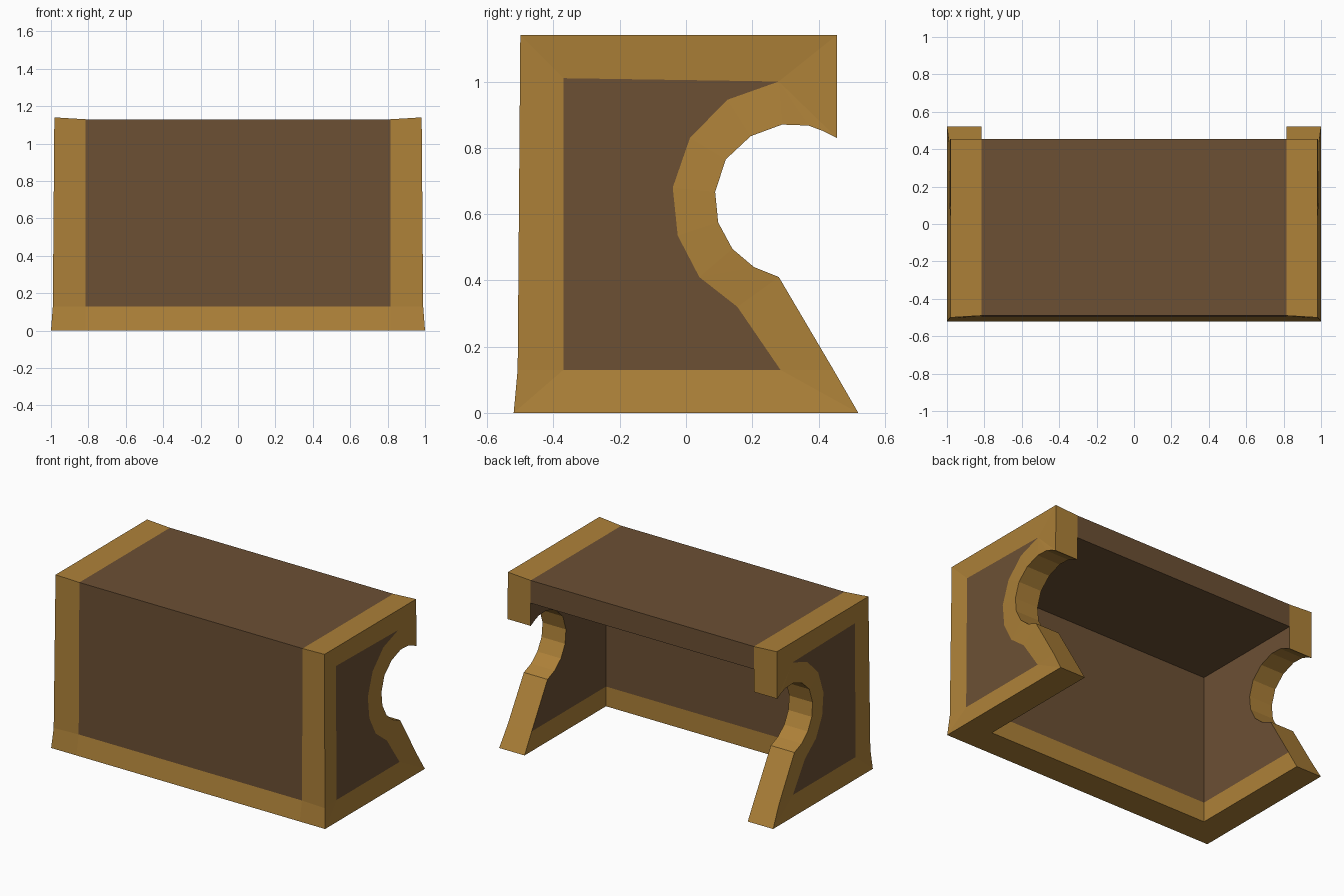
import bpy, bmesh

if "Cube" in bpy.data.objects:
    bpy.data.objects.remove(bpy.data.objects["Cube"])


def material(name, rgb):
    m = bpy.data.materials.new(name)
    m.diffuse_color = (*rgb, 1)
    m.use_nodes = True
    m.node_tree.nodes["Principled BSDF"].inputs["Base Color"].default_value = m.diffuse_color
    return m


GOLD, BROWN = 0, 1
MATS = [material("gold_trim", (0.42, 0.22, 0.04)),
        material("brown_panel", (0.15, 0.08, 0.034))]

INNER_X = 0.815       # inner side of the end walls
BASE = 0.13           # height of the bottom trim
FRONT_IN, TOP_IN = -0.33, 0.98

# End wall outline (y, z): front edge, top, back arch, flared foot
OUTLINE = [(-.52, 0), (-.508, BASE), (-.50, 1.14), (.455, 1.14), (.455, .83),
           (.415, .85), (.37, .867), (.29, .87), (.195, .835), (.12, .765),
           (.088, .667), (.097, .575), (.14, .495), (.205, .44), (.28, .41),
           (.445, BASE), (.52, 0)]
# Inset dark panel on the outside of the end wall
PANEL = [(-.37, BASE), (-.37, 1.01), (.28, 1.0), (.125, .945), (.012, .83),
         (-.04, .68), (-.025, .535), (.04, .41), (.155, .32), (.285, BASE)]
# Panel corner that each outline point is joined to
LINK = [0, 0, 1, 2, 2, 2, 2, 2, 3, 4, 5, 6, 7, 7, 8, 9, 9]
# The front and top dip slightly between the end walls
FRONT_TOP = [(-.52, 0), (-.497, BASE), (-.49, 1.13), (.455, 1.13)]


def outer_x(z):
    if z < BASE:
        return 1.0 - 0.01 * z / BASE
    return 0.99 - 0.008 * (z - BASE)


def finish(bm, name):
    bmesh.ops.recalc_face_normals(bm, faces=bm.faces[:])
    me = bpy.data.meshes.new(name)
    bm.to_mesh(me)
    bm.free()
    for m in MATS:
        me.materials.append(m)
    ob = bpy.data.objects.new(name, me)
    bpy.context.collection.objects.link(ob)


def face(bm, verts, mat):
    unique = list(dict.fromkeys(verts))
    bm.faces.new(unique).material_index = mat


def end_wall(name, side):
    bm = bmesh.new()
    inner_outline = FRONT_TOP + OUTLINE[4:]
    outer = [bm.verts.new((side * outer_x(z), y, z)) for y, z in OUTLINE]
    panel = [bm.verts.new((side * (outer_x(z) - .01), y, z)) for y, z in PANEL]
    inner = [bm.verts.new((side * INNER_X, y, z)) for y, z in inner_outline]
    n = len(outer)
    for i in range(n):
        j = (i + 1) % n
        # gold frame round the panel, and gold rim
        face(bm, [outer[i], outer[j], panel[LINK[j]], panel[LINK[i]]], GOLD)
        if i != 3:
            face(bm, [outer[i], outer[j], inner[j], inner[i]], GOLD)
    face(bm, panel, BROWN)
    # inside surface, starting behind the front board and under the top board
    a, b, c, d = [bm.verts.new((side * INNER_X, y, z)) for y, z in
                  [(FRONT_IN, 0), (FRONT_IN, BASE), (FRONT_IN, TOP_IN), (.455, TOP_IN)]]
    face(bm, [outer[3], outer[4], inner[4], d, inner[3]], GOLD)
    face(bm, [b, c, d] + inner[4:16], BROWN)
    face(bm, [a, b, inner[15], inner[16]], GOLD)
    finish(bm, name)


def front_and_top():
    bm = bmesh.new()
    profile = FRONT_TOP + [(.455, TOP_IN), (FRONT_IN, TOP_IN),
                           (FRONT_IN, BASE), (FRONT_IN, 0)]
    left, right = [[bm.verts.new((x, y, z)) for y, z in profile]
                   for x in (-INNER_X, INNER_X)]
    n = len(profile)
    for i in range(n):
        j = (i + 1) % n
        low = max(profile[i][1], profile[j][1]) <= BASE
        face(bm, [left[i], left[j], right[j], right[i]], GOLD if low else BROWN)
    finish(bm, "front_and_top_boards")


end_wall("right_end_wall", 1)
end_wall("left_end_wall", -1)
front_and_top()
